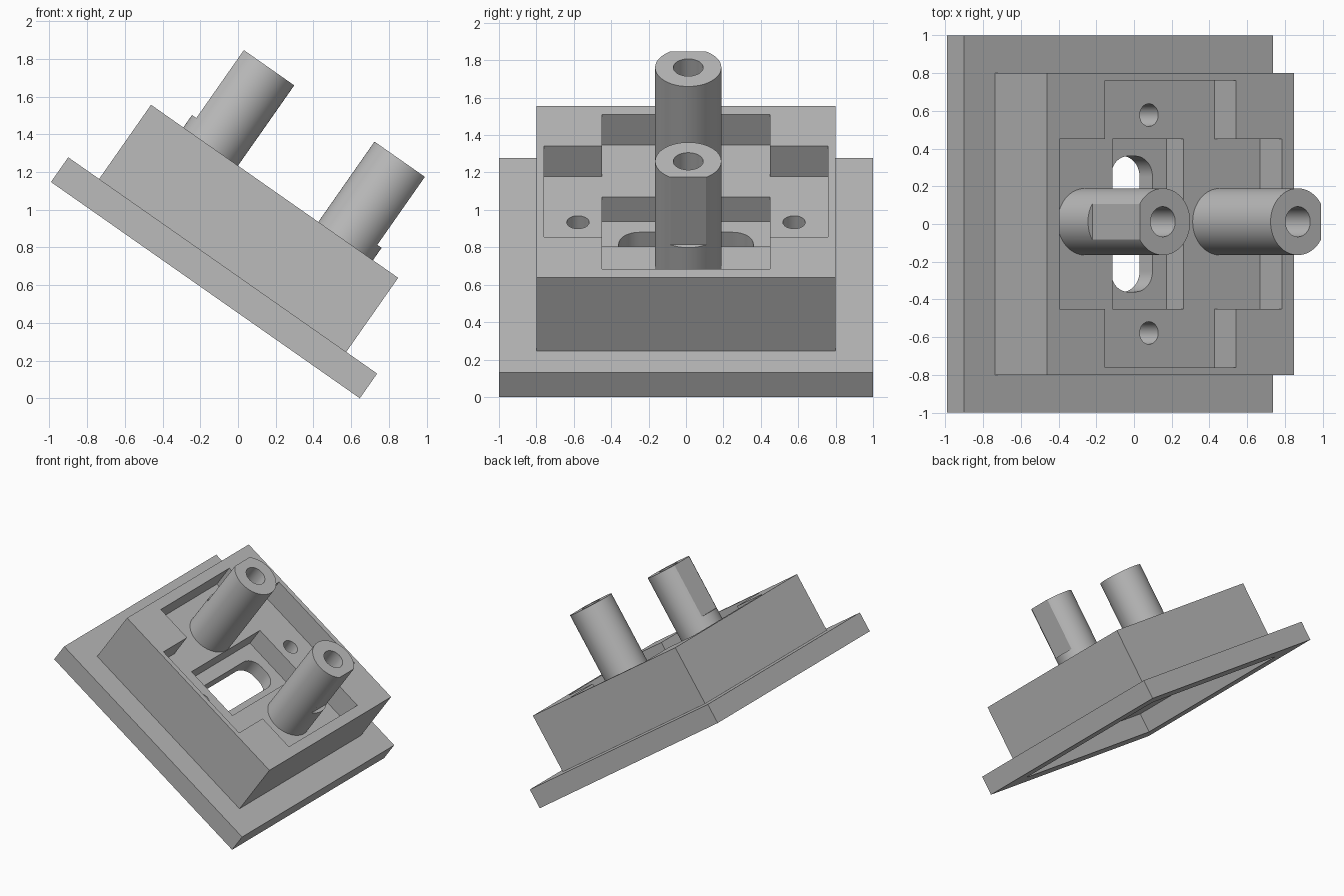
import bpy, bmesh, math
from mathutils import Matrix

if "Cube" in bpy.data.objects:
    bpy.data.objects.remove(bpy.data.objects["Cube"])

TILT = Matrix.Translation((-0.173, 0, 0.5736)) @ Matrix.Rotation(math.radians(35), 4, 'Y')

grey = bpy.data.materials.new("mid_grey")
grey.diffuse_color = (0.5, 0.5, 0.5, 1)
grey.use_nodes = True
grey.node_tree.nodes["Principled BSDF"].inputs["Base Color"].default_value = grey.diffuse_color


def prism(name, pts, z0, z1):
    """Extrude a flat outline from z0 to z1."""
    bm = bmesh.new()
    face = bm.faces.new([bm.verts.new((x, y, z0)) for x, y in pts])
    top = bmesh.ops.extrude_face_region(bm, geom=[face])
    verts = [v for v in top["geom"] if isinstance(v, bmesh.types.BMVert)]
    bmesh.ops.translate(bm, verts=verts, vec=(0, 0, z1 - z0))
    bmesh.ops.recalc_face_normals(bm, faces=bm.faces)
    mesh = bpy.data.meshes.new(name)
    bm.to_mesh(mesh)
    bm.free()
    mesh.materials.append(grey)
    obj = bpy.data.objects.new(name, mesh)
    bpy.context.collection.objects.link(obj)
    return obj


def rect(x0, x1, y0, y1):
    return [(x0, y0), (x1, y0), (x1, y1), (x0, y1)]


def circle(x, y, r, n=64):
    return [(x + r * math.cos(2 * math.pi * i / n), y + r * math.sin(2 * math.pi * i / n)) for i in range(n)]


def rounded_rect(hx, hy, r, n=10):
    pts = []
    for k, (sx, sy) in enumerate([(1, 1), (-1, 1), (-1, -1), (1, -1)]):
        for i in range(n + 1):
            a = math.pi / 2 * (k + i / n)
            pts.append((sx * (hx - r) + r * math.cos(a), sy * (hy - r) + r * math.sin(a)))
    return pts


def cut(obj, pts, z0, z1):
    """Subtract a prism from an object."""
    cutter = prism("cutter", pts, z0, z1)
    cutter.hide_render = True
    mod = obj.modifiers.new("cut", 'BOOLEAN')
    mod.operation, mod.solver, mod.object = 'DIFFERENCE', 'EXACT', cutter
    bpy.context.view_layer.objects.active = obj
    bpy.ops.object.modifier_apply(modifier=mod.name)
    bpy.data.objects.remove(cutter)


# Base plate, open underneath
plate = prism("base_plate", rect(-1, 1, -1, 1), 0, 0.16)
cut(plate, rect(-0.78, 0.78, -0.78, 0.78), -0.1, 0.3)

# Housing with a cross-shaped pocket
housing = prism("housing", rect(-0.8, 0.8, -0.8, 0.8), 0.16, 0.64)
a, b, c, d = 0.72, 0.425, 0.45, 0.76
cross = [(-a, -c), (-b, -c), (-b, -d), (b, -d), (b, -c), (a, -c),
         (a, c), (b, c), (b, d), (-b, d), (-b, c), (-a, c)]
cut(housing, cross, 0.44, 0.8)
# Inner pocket, slot and screw holes
cut(housing, rect(-0.235, 0.225, -0.45, 0.45), 0.28, 0.6)
cut(housing, rounded_rect(0.135, 0.36, 0.11), 0.05, 0.4)
for side in (-1, 1):
    cut(housing, circle(0, side * 0.578, 0.06, 32), 0.05, 0.6)

# Hollow posts, each with a flat on its outer side
posts = []
for name, x, side in (("upper_post", -0.414, -1), ("lower_post", 0.46, 1)):
    post = prism(name, circle(x, 0.012, 0.177), 0.43, 1.16)
    x0, x1 = sorted((x + side * 0.149, x + side * 0.4))
    cut(post, rect(x0, x1, -0.4, 0.4), 0.72, 1.4)
    cut(post, circle(x, 0.012, 0.08, 48), 0.6, 1.4)
    posts.append(post)

# Tilt the assembly and smooth the round walls
for obj in [plate, housing] + posts:
    obj.data.transform(TILT)
    bpy.ops.object.select_all(action='DESELECT')
    obj.select_set(True)
    bpy.context.view_layer.objects.active = obj
    bpy.ops.object.shade_smooth_by_angle(angle=math.radians(30))
